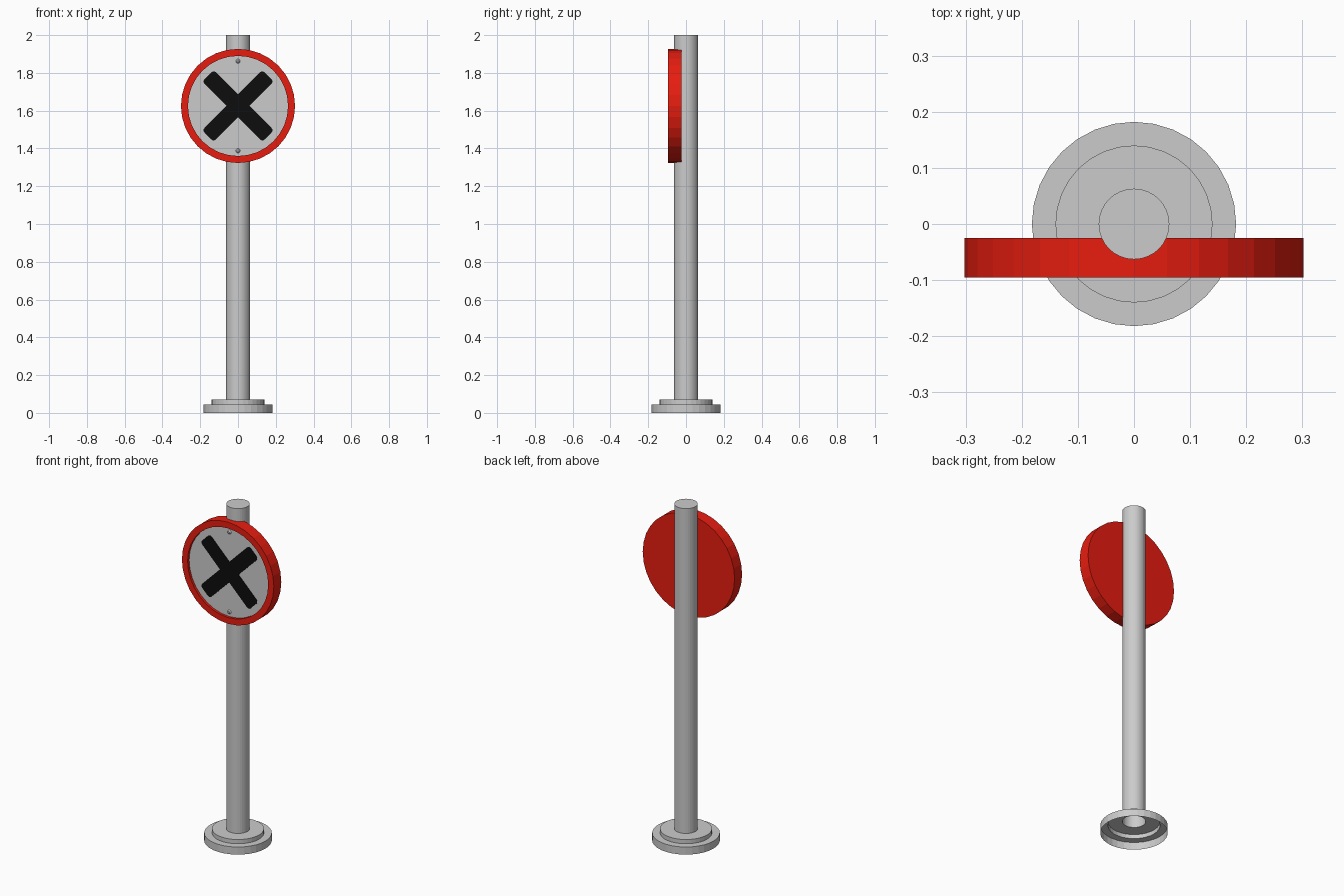
import bpy, bmesh, math
from mathutils import Matrix

if "Cube" in bpy.data.objects:
    bpy.data.objects.remove(bpy.data.objects["Cube"])

SIDES = 32
SIGN_Z = 1.625
TO_FRONT = Matrix.Rotation(math.pi / 2, 4, 'X')  # local z becomes -y


def finish(name, bm, color=None, matrix=None):
    if matrix:
        bm.transform(matrix)
    mesh = bpy.data.meshes.new(name)
    bm.to_mesh(mesh)
    bm.free()
    obj = bpy.data.objects.new(name, mesh)
    bpy.context.collection.objects.link(obj)
    if color:
        mat = bpy.data.materials.new(name + "_paint")
        mat.diffuse_color = (*color, 1)
        mat.use_nodes = True
        mat.node_tree.nodes["Principled BSDF"].inputs["Base Color"].default_value = mat.diffuse_color
        mesh.materials.append(mat)
    return obj


def lathe(name, profile, color=None, matrix=None, sides=SIDES):
    """Revolve (radius, height) points around z; radius 0 becomes a flat cap."""
    bm = bmesh.new()
    rings = []
    for r, h in profile:
        rings.append([bm.verts.new((r * math.cos(2 * math.pi * i / sides),
                                    r * math.sin(2 * math.pi * i / sides), h))
                      for i in range(sides)] if r > 0 else None)
    for a, b in zip(rings, rings[1:]):
        if a is None:
            bm.faces.new(b[::-1])
        elif b is None:
            bm.faces.new(a)
        else:
            for i in range(sides):
                j = (i + 1) % sides
                bm.faces.new((a[i], a[j], b[j], b[i]))
    return finish(name, bm, color, matrix)


# Post with stepped foot, open underneath
lathe("post_and_foot", [(0.182, 0), (0.182, 0.045), (0.14, 0.045), (0.14, 0.07),
                        (0.063, 0.07), (0.063, 2.0), (0, 2.0)])

# Round sign: red dish with raised rim, grey recessed face
sign = Matrix.Translation((0, 0, SIGN_Z)) @ TO_FRONT
lathe("sign_rim", [(0, 0.025), (0.302, 0.025), (0.302, 0.095),
                   (0.265, 0.095), (0.265, 0.08)], (0.8, 0.012, 0.005), sign)
lathe("sign_face", [(0.265, 0.08), (0, 0.08)], None, sign)

# Black cross: one outline of four arms with rounded tips
HALF_W, REACH, ROUND = 0.043, 0.225, 0.016
bm = bmesh.new()
outline = []
for arm in range(4):
    turn = Matrix.Rotation(math.radians(45 + 90 * arm), 4, 'Z')
    pts = [(HALF_W, -HALF_W)]
    for side, start in ((-1, -90), (1, 0)):
        for step in range(4):
            a = math.radians(start + 30 * step)
            pts.append((REACH - ROUND + ROUND * math.cos(a),
                        side * (HALF_W - ROUND) + ROUND * math.sin(a)))
    for x, y in pts:
        v = bm.verts.new((x, y, 0.08))
        v.co = turn @ v.co
        outline.append(v)
face = bm.faces.new(outline)
top = bmesh.ops.extrude_face_region(bm, geom=[face])["geom"]
bmesh.ops.translate(bm, vec=(0, 0, 0.003),
                    verts=[g for g in top if isinstance(g, bmesh.types.BMVert)])
bmesh.ops.recalc_face_normals(bm, faces=bm.faces)
finish("cross_symbol", bm, (0.004, 0.004, 0.004), sign)

# Bolts above and below the cross
for label, dz in (("upper", 0.237), ("lower", -0.237)):
    lathe(label + "_bolt", [(0.012, 0.08), (0.010, 0.084), (0.006, 0.087), (0, 0.087)],
          None, Matrix.Translation((0, 0, SIGN_Z + dz)) @ TO_FRONT, 12)
